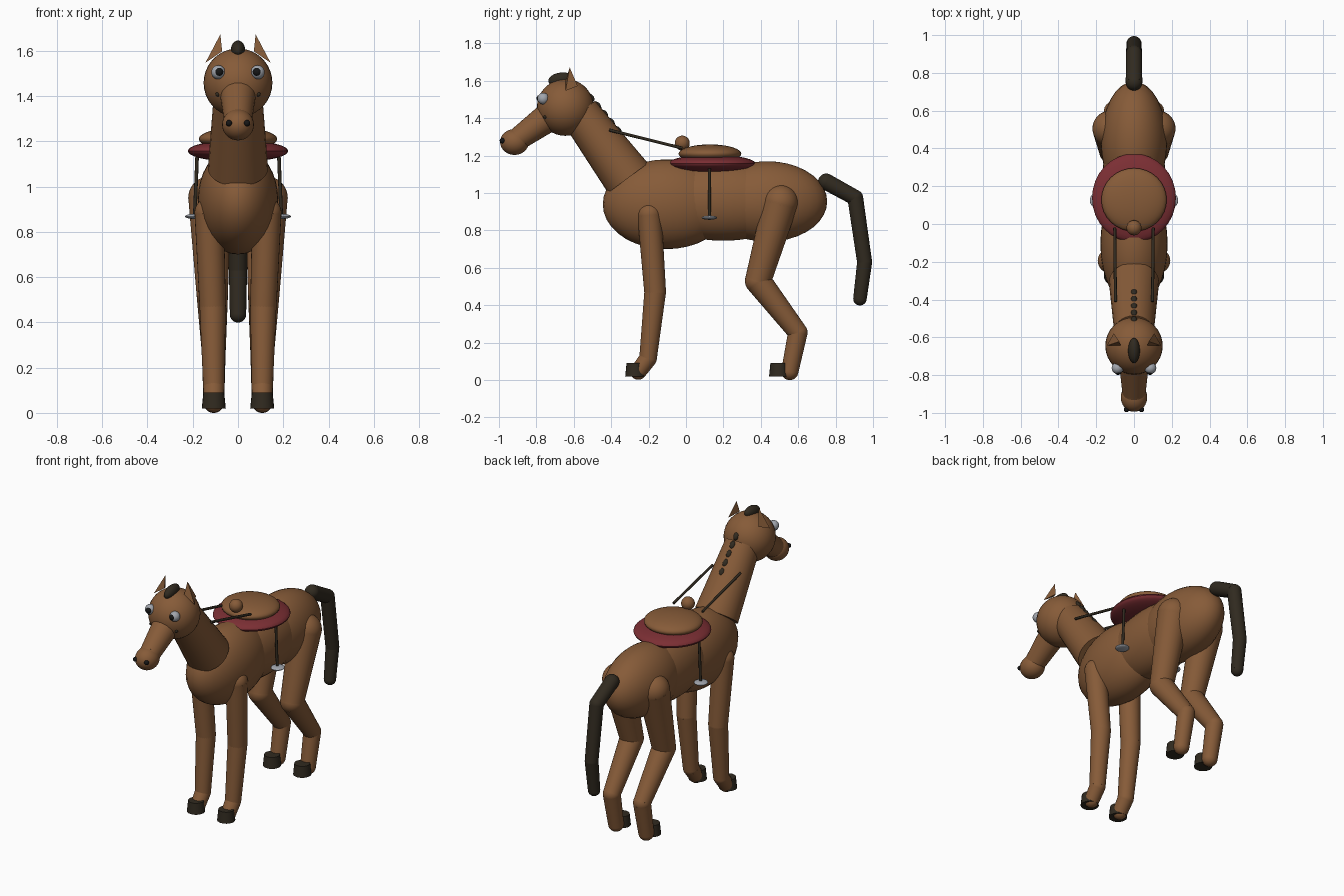
import bpy, bmesh
from mathutils import Vector, Matrix, Euler

cube = bpy.data.objects.get("Cube")
if cube:
    bpy.data.objects.remove(cube, do_unlink=True)


def material(name, rgb):
    m = bpy.data.materials.new(name)
    m.use_nodes = True
    m.diffuse_color = (*rgb, 1)
    bsdf = m.node_tree.nodes["Principled BSDF"]
    bsdf.inputs["Base Color"].default_value = (*rgb, 1)
    bsdf.inputs["Roughness"].default_value = 0.8
    return m


BROWN = material("coat brown", (0.24, 0.105, 0.04))
DARK = material("dark hair", (0.03, 0.023, 0.014))
RED = material("blanket red", (0.2, 0.028, 0.034))
GREY = material("metal grey", (0.36, 0.38, 0.42))
BLACK = material("pupil black", (0.008, 0.008, 0.008))


def finish(name, bm, mat, smooth=True):
    mesh = bpy.data.meshes.new(name)
    bm.to_mesh(mesh)
    bm.free()
    mesh.materials.append(mat)
    ob = bpy.data.objects.new(name, mesh)
    bpy.context.collection.objects.link(ob)
    if smooth:
        bpy.ops.object.select_all(action='DESELECT')
        ob.select_set(True)
        bpy.context.view_layer.objects.active = ob
        bpy.ops.object.shade_smooth_by_angle(angle=0.7)
    return ob


def add_ball(bm, center, radii, tilt=0.0):
    mat = (Matrix.Translation(center) @ Euler((tilt, 0, 0)).to_matrix().to_4x4()
           @ Matrix.Diagonal((*radii, 1)))
    bmesh.ops.create_uvsphere(bm, u_segments=32, v_segments=18, radius=1, matrix=mat)


def add_cone(bm, a, b, ra, rb, sides=28):
    a, b = Vector(a), Vector(b)
    rot = (b - a).to_track_quat('Z', 'Y').to_matrix().to_4x4()
    bmesh.ops.create_cone(bm, cap_ends=True, segments=sides, radius1=ra, radius2=rb,
                          depth=(b - a).length, matrix=Matrix.Translation((a + b) / 2) @ rot)


def ball(name, center, radii, mat, tilt=0.0):
    if not isinstance(radii, tuple):
        radii = (radii,) * 3
    bm = bmesh.new()
    add_ball(bm, center, radii, tilt)
    return finish(name, bm, mat)


def cone(name, a, b, ra, rb, mat, sides=28):
    bm = bmesh.new()
    add_cone(bm, a, b, ra, rb, sides)
    return finish(name, bm, mat)


def limb(name, joints, mat):
    """Tapered segments joined by balls; joints are (x, y, z, radius)."""
    bm = bmesh.new()
    for x, y, z, r in joints:
        add_ball(bm, (x, y, z), (r, r, r))
    for p, q in zip(joints, joints[1:]):
        add_cone(bm, p[:3], q[:3], p[3], q[3])
    return finish(name, bm, mat)


# Torso
ball("chest", (0, -0.105, 0.94), (0.178, 0.34, 0.24), BROWN)
ball("barrel", (0, 0.2, 0.955), (0.17, 0.42, 0.21), BROWN)
ball("rump", (0, 0.435, 0.955), (0.175, 0.32, 0.215), BROWN)

# Neck, head and muzzle
cone("neck", (0, -0.31, 1.08), (0, -0.57, 1.43), 0.133, 0.105, BROWN)
ball("head", (0, -0.645, 1.458), 0.152, BROWN)
limb("muzzle", [(0, -0.73, 1.41, 0.08), (0, -0.89, 1.295, 0.062)], BROWN)
ball("snout", (0, -0.917, 1.273), (0.07, 0.077, 0.069), BROWN)

# Forelock and mane tufts
ball("forelock", (0, -0.67, 1.607), (0.031, 0.067, 0.037), DARK, 0.15)
for i in range(5):
    t = i / 4
    ball("mane_tuft", (0, -0.51 + 0.145 * t, 1.51 - 0.175 * t), (0.017, 0.026, 0.017), DARK, -0.9)

# Tail
limb("tail", [(0, 0.75, 1.06, 0.044), (0, 0.905, 0.975, 0.042),
              (0, 0.955, 0.63, 0.04), (0, 0.93, 0.435, 0.036)], DARK)

# Saddle
ball("saddle_blanket", (0, 0.138, 1.157), (0.222, 0.234, 0.048), RED)
ball("saddle_seat", (0, 0.128, 1.21), (0.173, 0.168, 0.05), BROWN)
ball("saddle_horn", (0, -0.02, 1.267), 0.04, BROWN)

# Paired parts
for s, side in ((1, "left"), (-1, "right")):
    limb(side + "_front_leg", [(s * 0.127, -0.195, 0.885, 0.065), (s * 0.112, -0.165, 0.47, 0.058),
                               (s * 0.107, -0.203, 0.115, 0.047), (s * 0.107, -0.255, 0.046, 0.044)], BROWN)
    limb(side + "_hind_leg", [(s * 0.125, 0.505, 0.95, 0.095), (s * 0.114, 0.385, 0.53, 0.07),
                              (s * 0.107, 0.598, 0.255, 0.052), (s * 0.107, 0.555, 0.046, 0.046)], BROWN)
    for y, place in ((-0.272, "front"), (0.497, "hind")):
        cone(f"{side}_{place}_hoof", (s * 0.107, y, 0.02), (s * 0.107, y, 0.09), 0.053, 0.046, DARK, 20)

    # Three-sided ears leaning inwards
    bm = bmesh.new()
    base = Vector((s * 0.107, -0.622, 1.572))
    tip = Vector((s * 0.078, -0.622, 1.672))
    top = bm.verts.new(tip)
    ring = [bm.verts.new(base + Vector(d)) for d in
            ((-0.037, -0.022, s * 0.025), (0.037, -0.022, -s * 0.025), (0, 0.043, 0))]
    for i in range(3):
        bm.faces.new((ring[i], ring[(i + 1) % 3], top))
    bm.faces.new(ring[::-1])
    bmesh.ops.recalc_face_normals(bm, faces=bm.faces[:])
    finish(side + "_ear", bm, BROWN, smooth=False)

    # Face details
    ball(side + "_eye", (s * 0.087, -0.763, 1.505), 0.031, GREY)
    ball(side + "_pupil", (s * 0.084, -0.779, 1.506), 0.02, BLACK)
    ball(side + "_nostril", (s * 0.04, -0.982, 1.28), 0.014, BLACK)
    ball(side + "_mouth_corner", (s * 0.09, -0.752, 1.407), 0.01, DARK)

    # Tack
    cone(side + "_rein", (s * 0.098, -0.41, 1.337), (s * 0.102, -0.02, 1.24), 0.008, 0.008, DARK, 12)
    cone(side + "_stirrup_strap", (s * 0.18, 0.125, 1.15), (s * 0.191, 0.125, 0.87), 0.008, 0.008, DARK, 12)
    ball(side + "_stirrup", (s * 0.194, 0.125, 0.868), (0.04, 0.042, 0.011), GREY)
